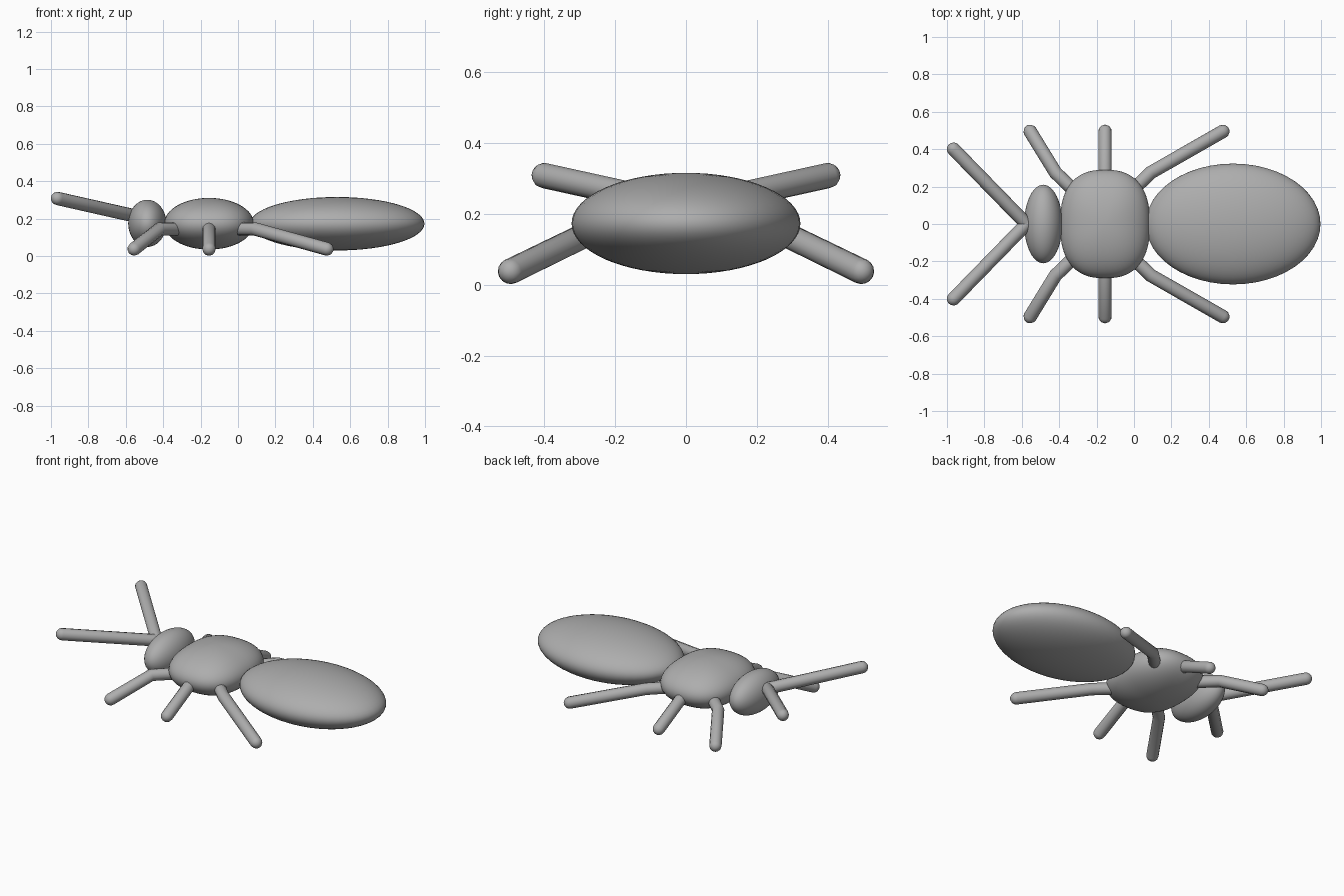
import bpy
import bmesh
from math import sin, cos, pi, hypot
from mathutils import Vector

cube = bpy.data.objects.get("Cube")
if cube:
    bpy.data.objects.remove(cube, do_unlink=True)

grey = bpy.data.materials.new("body grey")
grey.use_nodes = True
colour = (0.42, 0.42, 0.42, 1)
grey.diffuse_color = colour
grey.node_tree.nodes["Principled BSDF"].inputs["Base Color"].default_value = colour

LIMB_RADIUS = 0.036
SIDES = 12


def finish(bm, name, angle):
    bmesh.ops.recalc_face_normals(bm, faces=bm.faces)
    mesh = bpy.data.meshes.new(name)
    bm.to_mesh(mesh)
    bm.free()
    mesh.materials.append(grey)
    obj = bpy.data.objects.new(name, mesh)
    bpy.context.collection.objects.link(obj)
    bpy.ops.object.select_all(action="DESELECT")
    obj.select_set(True)
    bpy.context.view_layer.objects.active = obj
    bpy.ops.object.shade_smooth_by_angle(angle=angle)
    return obj


def ellipsoid(name, centre, radii, squareness=2.0):
    """Scaled sphere; squareness above 2 fills out the plan outline."""
    bm = bmesh.new()
    bmesh.ops.create_uvsphere(bm, u_segments=48, v_segments=32, radius=1)
    for v in bm.verts:
        x, y, z = v.co
        r = hypot(x, y)
        if r > 0.0001:
            norm = (abs(x) ** squareness + abs(y) ** squareness) ** (1 / squareness)
            x, y = x * r / norm, y * r / norm
        v.co = Vector((x * radii[0], y * radii[1], z * radii[2])) + Vector(centre)
    return finish(bm, name, pi / 3)


def limb(name, points, side):
    """Round-ended tube swept along a short path, mirrored by side."""
    pts = [Vector((x, y * side, z)) for x, y, z in points]
    dirs = [(b - a).normalized() for a, b in zip(pts, pts[1:])]
    rings = []
    # Rounded start, mitred joints, rounded end
    for a in (pi / 8, pi / 4, 3 * pi / 8):
        rings.append((pts[0] - dirs[0] * LIMB_RADIUS * cos(a), dirs[0], LIMB_RADIUS * sin(a)))
    for i, p in enumerate(pts):
        d = (dirs[max(i - 1, 0)] + dirs[min(i, len(dirs) - 1)]).normalized()
        rings.append((p, d, LIMB_RADIUS))
    for a in (3 * pi / 8, pi / 4, pi / 8):
        rings.append((pts[-1] + dirs[-1] * LIMB_RADIUS * cos(a), dirs[-1], LIMB_RADIUS * sin(a)))
    bm = bmesh.new()
    loops = []
    for centre, d, r in rings:
        u = d.cross(Vector((0, 0, 1))).normalized()
        w = u.cross(d)
        loops.append([bm.verts.new(centre + (u * cos(2 * pi * k / SIDES) + w * sin(2 * pi * k / SIDES)) * r)
                      for k in range(SIDES)])
    for a, b in zip(loops, loops[1:]):
        for k in range(SIDES):
            n = (k + 1) % SIDES
            bm.faces.new((a[k], a[n], b[n], b[k]))
    for loop, tip in ((loops[0], pts[0] - dirs[0] * LIMB_RADIUS),
                      (loops[-1], pts[-1] + dirs[-1] * LIMB_RADIUS)):
        apex = bm.verts.new(tip)
        for k in range(SIDES):
            bm.faces.new((loop[k], loop[(k + 1) % SIDES], apex))
    return finish(bm, name, pi / 5)


# Body
ellipsoid("head", (-0.485, 0, 0.175), (0.102, 0.21, 0.126))
ellipsoid("thorax", (-0.155, 0, 0.173), (0.24, 0.29, 0.138), 2.5)
ellipsoid("abdomen", (0.53, 0, 0.173), (0.467, 0.323, 0.143))

# Legs and antennae, mirrored across the long axis
limbs = {
    "antenna": [(-0.575, 0, 0.22), (-0.965, 0.4, 0.308)],
    "front_leg": [(-0.29, 0.15, 0.145), (-0.42, 0.275, 0.145), (-0.555, 0.495, 0.038)],
    "middle_leg": [(-0.155, 0.15, 0.145), (-0.155, 0.275, 0.145), (-0.155, 0.495, 0.038)],
    "hind_leg": [(-0.04, 0.15, 0.145), (0.09, 0.275, 0.145), (0.475, 0.495, 0.038)],
}
for part, path in limbs.items():
    for label, side in (("back", 1), ("front", -1)):
        limb(f"{part}_{label}", path, side)
